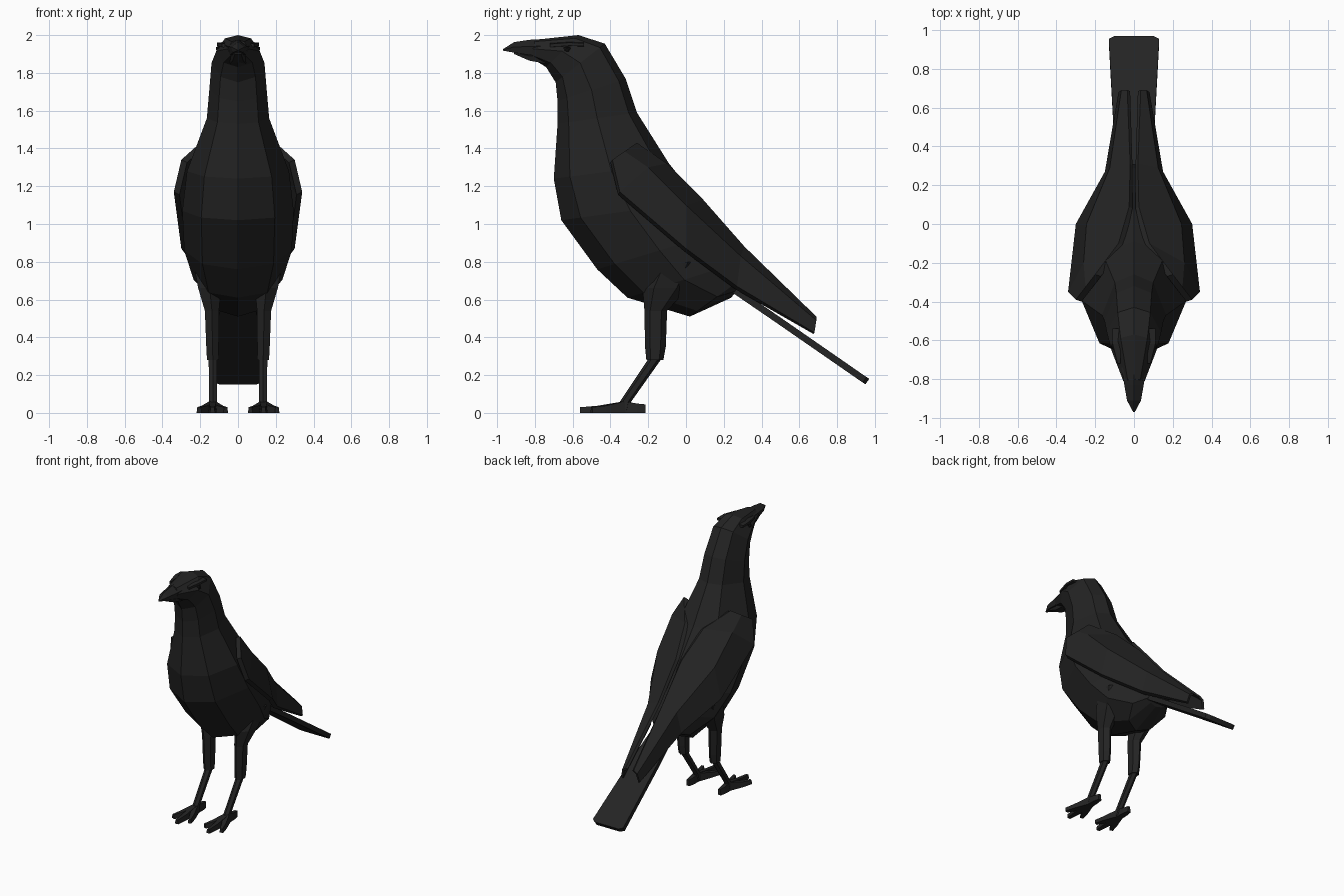
import bpy, bmesh, math
from mathutils import Vector

if "Cube" in bpy.data.objects:
    bpy.data.objects.remove(bpy.data.objects["Cube"])


def material(name, rgb):
    m = bpy.data.materials.new(name)
    m.diffuse_color = (*rgb, 1)
    m.use_nodes = True
    m.node_tree.nodes["Principled BSDF"].inputs["Base Color"].default_value = m.diffuse_color
    return m


BLACK = material("feather black", (0.017, 0.017, 0.017))
DARK = material("eye black", (0.006, 0.006, 0.006))


def make(name, verts, faces, mat=BLACK):
    me = bpy.data.meshes.new(name)
    me.from_pydata([tuple(v) for v in verts], [], faces)
    bm = bmesh.new()
    bm.from_mesh(me)
    bmesh.ops.recalc_face_normals(bm, faces=bm.faces)
    bm.to_mesh(me)
    bm.free()
    me.materials.append(mat)
    ob = bpy.data.objects.new(name, me)
    bpy.context.collection.objects.link(ob)
    return ob


def loft(name, rings, mat=BLACK):
    n = len(rings[0])
    verts = [v for r in rings for v in r]
    faces = [(i * n + j, i * n + (j + 1) % n, (i + 1) * n + (j + 1) % n, (i + 1) * n + j)
             for i in range(len(rings) - 1) for j in range(n)]
    faces += [tuple(range(n)), tuple(range(len(verts) - n, len(verts)))]
    return make(name, verts, faces, mat)


def mirror(ob):
    m = ob.modifiers.new("mirror", "MIRROR")
    m.use_bisect_axis[0] = False
    return ob


def section(by, bz, fy, fz, w):
    """Eight-sided slice from a back point to a front point, half width w."""
    half = [(0, 0), (0.6, 0.1), (1, 0.5), (0.66, 0.86), (0, 1)]
    pts = half + [(-x, t) for x, t in reversed(half[1:4])]
    return [(x * w, by + (fy - by) * t, bz + (fz - bz) * t) for x, t in pts]


# Body, neck and head: one long faceted loft
body = [(-0.80, 1.975, -0.82, 1.88, 0.055),
        (-0.57, 2.00, -0.74, 1.83, 0.115),
        (-0.43, 1.955, -0.69, 1.75, 0.14),
        (-0.32, 1.77, -0.68, 1.65, 0.152),
        (-0.26, 1.59, -0.68, 1.53, 0.165),
        (-0.09, 1.32, -0.70, 1.24, 0.27),
        (0.07, 1.12, -0.66, 1.02, 0.295),
        (0.19, 0.96, -0.47, 0.76, 0.285),
        (0.29, 0.80, -0.31, 0.61, 0.235),
        (0.31, 0.72, 0.02, 0.51, 0.15),
        (0.29, 0.68, 0.24, 0.61, 0.08)]
loft("body", [section(*r) for r in body])


# Beak: upper hooked half and shorter lower half
def beak_ring(y, top, bottom, w):
    return [(0, y, top), (w, y, top - (top - bottom) * 0.45), (w * 0.8, y, bottom),
            (-w * 0.8, y, bottom), (-w, y, top - (top - bottom) * 0.45)]


loft("upper_beak", [beak_ring(-0.74, 1.98, 1.90, 0.065), beak_ring(-0.83, 1.975, 1.895, 0.05),
                    beak_ring(-0.91, 1.963, 1.907, 0.036), beak_ring(-0.97, 1.925, 1.918, 0.004)])
loft("lower_beak", [beak_ring(-0.72, 1.92, 1.845, 0.055), beak_ring(-0.83, 1.91, 1.865, 0.035),
                    beak_ring(-0.91, 1.915, 1.9, 0.02)])

# Eyes and the small brows above them
bm = bmesh.new()
bmesh.ops.create_icosphere(bm, subdivisions=1, radius=0.022)
bmesh.ops.translate(bm, verts=bm.verts, vec=(0.098, -0.63, 1.925))
me = bpy.data.meshes.new("eyes")
bm.to_mesh(me)
bm.free()
me.materials.append(DARK)
eyes = bpy.data.objects.new("eyes", me)
bpy.context.collection.objects.link(eyes)
mirror(eyes)
mirror(loft("brows", [[(0.07, y, z + 0.012), (w, y, z + 0.008), (w, y, z - 0.008), (0.07, y, z - 0.012)]
                      for y, z, w in [(-0.72, 1.945, 0.085), (-0.62, 1.952, 0.11), (-0.54, 1.95, 0.112)]]))

# Folded wings: upper edge, crease and lower edge at five stations
stations = [((0.20, -0.26, 1.43), (0.25, -0.325, 1.385), (0.30, -0.39, 1.34)),
            ((0.08, -0.10, 1.32), (0.26, -0.20, 1.30), (0.34, -0.35, 1.17)),
            ((0.025, 0.09, 1.13), (0.245, 0.0, 1.10), (0.30, 0.0, 0.87)),
            ((0.02, 0.31, 0.88), (0.125, 0.29, 0.83), (0.15, 0.27, 0.67)),
            ((0.035, 0.69, 0.51), (0.065, 0.69, 0.49), (0.08, 0.68, 0.425))]
inward = Vector((-0.03, -0.01, -0.015))
wing = []
for n, st in enumerate(stations):
    outer = [Vector(p) for p in st]
    inner = [p + inward * (0.5 if n == 4 else 1) for p in reversed(outer)]
    for p in inner:
        p.x = max(p.x, 0.008)
    wing.append(outer + inner)
mirror(loft("wings", wing))

# Tail: one long flat slab
down = Vector((0, -0.02, -0.029))
tail = []
for y, z, w in [(0.12, 0.765, 0.07), (0.50, 0.505, 0.105), (0.955, 0.19, 0.13), (0.97, 0.18, 0.10)]:
    a, b = Vector((-w, y, z)), Vector((w, y, z))
    tail.append([a, b, b + down, a + down])
loft("tail", tail)


# Legs: feathered thigh, slanted shank and toes
def prism(cx, cy, z, rx, ry, n=6):
    return [(cx + rx * math.cos(math.tau * (i + 0.5) / n), cy + ry * math.sin(math.tau * (i + 0.5) / n), z)
            for i in range(n)]


mirror(loft("thighs", [prism(0.16, -0.05, 0.80, 0.09, 0.12), prism(0.15, -0.11, 0.66, 0.07, 0.12),
                       prism(0.138, -0.16, 0.54, 0.043, 0.06), prism(0.135, -0.162, 0.35, 0.038, 0.055),
                       prism(0.133, -0.165, 0.28, 0.036, 0.045)]))
mirror(loft("shanks", [prism(0.133, -0.155, 0.30, 0.026, 0.035), prism(0.132, -0.32, 0.06, 0.024, 0.03),
                       prism(0.132, -0.33, 0.01, 0.03, 0.03)]))


def toe(name, tip, end_height, w=0.022):
    root, tip = Vector((0.135, -0.325, 0)), Vector((*tip, 0))
    side = (tip - root).normalized().cross(Vector((0, 0, 1)))
    rings = []
    for t, h, k in [(0, 0.062, 1.1), (0.6, 0.25 * 0.062 + 0.75 * end_height, 1), (1, end_height, 0.6)]:
        p = root.lerp(tip, t)
        rings.append([p + side * w * k + Vector((0, 0, 0)), p - side * w * k,
                      p - side * w * k * 0.7 + Vector((0, 0, h)), p + side * w * k * 0.7 + Vector((0, 0, h))])
    mirror(loft(name, rings))


for name, tip, h in [("middle_toe", (0.135, -0.56), 0.03), ("inner_toe", (0.065, -0.50), 0.03),
                     ("outer_toe", (0.207, -0.50), 0.03), ("hind_toe", (0.135, -0.215), 0.045)]:
    toe(name, tip, h)
